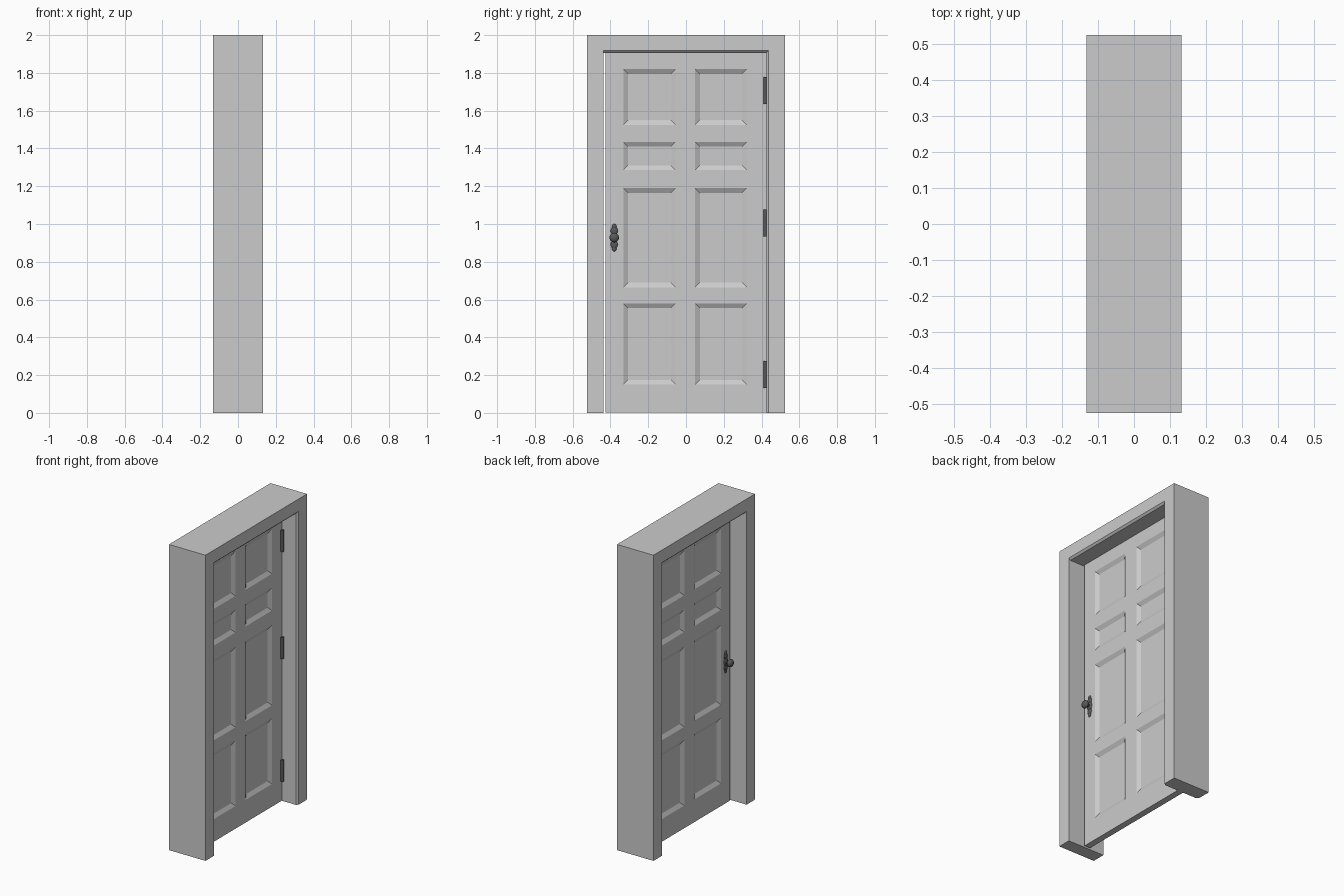
import bpy, bmesh, math

if "Cube" in bpy.data.objects:
    bpy.data.objects.remove(bpy.data.objects["Cube"])

dark = bpy.data.materials.new("dark_metal")
dark.diffuse_color = (0.1, 0.1, 0.1, 1)
dark.use_nodes = True
dark.node_tree.nodes["Principled BSDF"].inputs["Base Color"].default_value = dark.diffuse_color


def finish(name, bm):
    bmesh.ops.remove_doubles(bm, verts=bm.verts, dist=1e-5)
    bmesh.ops.recalc_face_normals(bm, faces=bm.faces)
    me = bpy.data.meshes.new(name)
    bm.to_mesh(me)
    bm.free()
    ob = bpy.data.objects.new(name, me)
    bpy.context.collection.objects.link(ob)
    return ob


# Frame: arch-shaped section lofted through the depth, small chamfer at the opening
def arch(bm, x, lip):
    right, top = 0.438 - lip, 1.918 - lip
    pts = [(-0.525, 0), (-0.525, 2), (0.525, 2), (0.525, 0),
           (right, 0), (right, top), (-0.438, top), (-0.438, 0)]
    return [bm.verts.new((x, y, z)) for y, z in pts]


bm = bmesh.new()
rings = [arch(bm, x, lip) for x, lip in
         ((-0.132, 0), (-0.12, 0.012), (0.12, 0.012), (0.132, 0))]
for a, b in zip(rings, rings[1:]):
    for i in range(8):
        j = (i + 1) % 8
        bm.faces.new((a[i], a[j], b[j], b[i]))
for r in (rings[0], rings[-1]):
    for ids in ((0, 1, 6, 7), (1, 2, 5, 6), (2, 3, 4, 5)):
        bm.faces.new([r[i] for i in ids])
finish("door_frame", bm)

# Door leaf: grid of rails and stiles with recessed bevelled panels on both sides
THICK, DEPTH, BEVEL = 0.021, 0.014, 0.025
ys = [-0.426, -0.332, -0.055, 0.048, 0.322, 0.426]
zs = [0.002, 0.15, 0.58, 0.665, 1.19, 1.285, 1.435, 1.525, 1.82, 1.906]
bm = bmesh.new()
for s in (-1, 1):
    def rect(i, j, inset, x):
        a, b, c, d = ys[i] + inset, ys[i + 1] - inset, zs[j] + inset, zs[j + 1] - inset
        return [bm.verts.new((s * x, y, z)) for y, z in ((a, c), (b, c), (b, d), (a, d))]
    for i in range(5):
        for j in range(9):
            outer = rect(i, j, 0, THICK)
            if i % 2 and j % 2:
                inner = rect(i, j, BEVEL, THICK - DEPTH)
                for k in range(4):
                    n = (k + 1) % 4
                    bm.faces.new((outer[k], outer[n], inner[n], inner[k]))
                bm.faces.new(inner)
            else:
                bm.faces.new(outer)
bmesh.ops.remove_doubles(bm, verts=bm.verts, dist=1e-5)
bmesh.ops.bridge_loops(bm, edges=[e for e in bm.edges if e.is_boundary])
finish("door_leaf", bm)


def smooth_part(name):
    ob = bpy.context.object
    ob.name = name
    bpy.ops.object.transform_apply(location=False, rotation=True, scale=True)
    bpy.ops.object.shade_smooth_by_angle()
    ob.data.materials.append(dark)


def ball(name, loc, scale):
    bpy.ops.mesh.primitive_uv_sphere_add(segments=24, ring_count=12, radius=1, location=loc)
    bpy.context.object.scale = scale
    smooth_part(name)


def cylinder(name, loc, r, h, rot=(0, 0, 0)):
    bpy.ops.mesh.primitive_cylinder_add(vertices=24, radius=r, depth=h, location=loc, rotation=rot)
    smooth_part(name)


# Knob with lobed back plate on each side
KY, KZ = -0.38, 0.928
for s, side in ((1, "front"), (-1, "rear")):
    for dz in (-1, 1):
        ball(side + "_plate_lobe", (s * THICK, KY, KZ + dz * 0.036), (0.008, 0.019, 0.021))
        ball(side + "_plate_tip", (s * THICK, KY, KZ + dz * 0.058), (0.007, 0.012, 0.015))
    ball(side + "_plate_centre", (s * THICK, KY, KZ), (0.01, 0.02, 0.03))
    cylinder(side + "_knob_stem", (s * (THICK + 0.015), KY, KZ), 0.009, 0.03, (0, math.pi / 2, 0))
    ball(side + "_knob", (s * (THICK + 0.035), KY, KZ), (0.018, 0.025, 0.025))

# Hinge barrels
for z in (0.203, 1.006, 1.707):
    cylinder("hinge", (THICK + 0.004, 0.421, z), 0.0105, 0.142)
